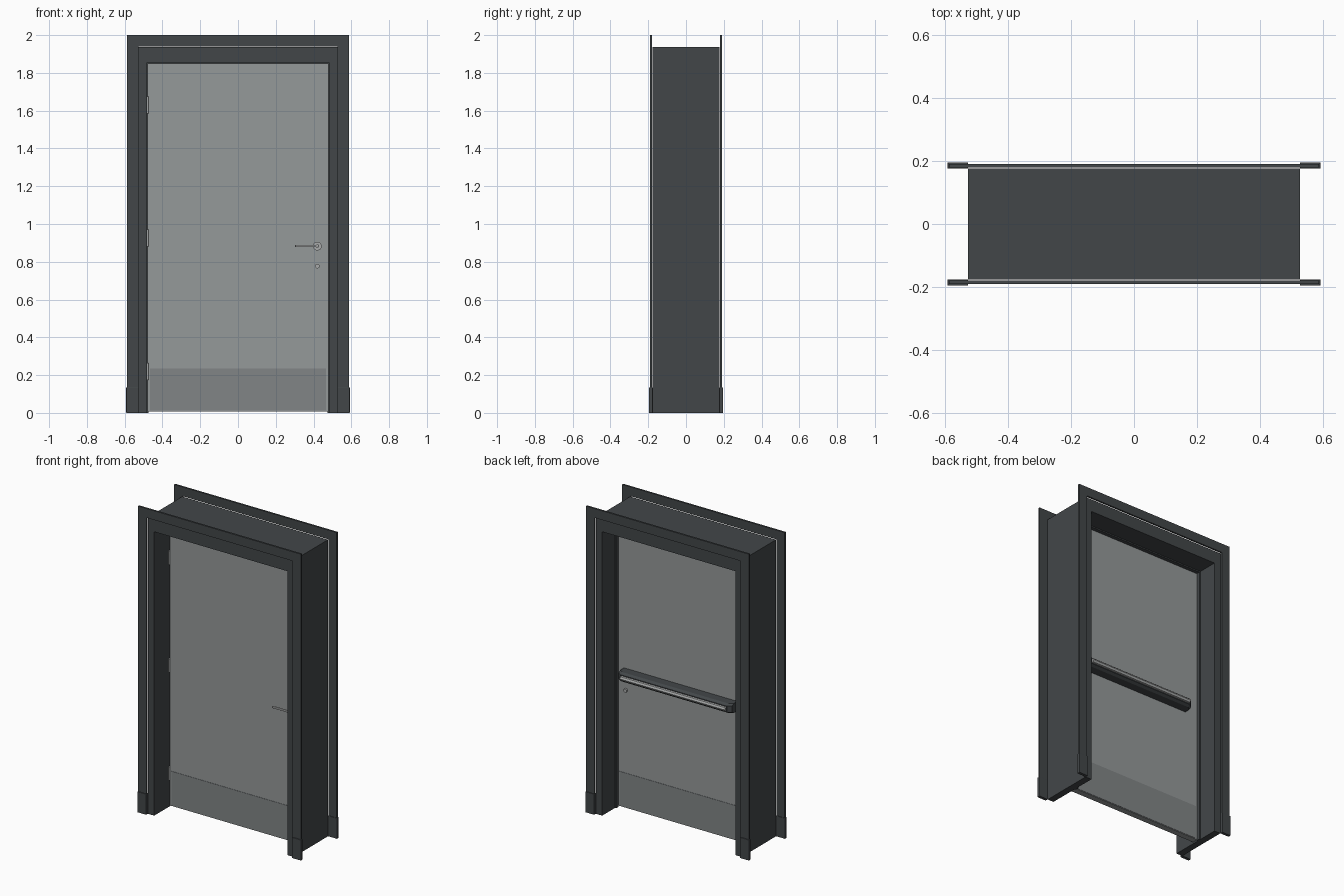
import bpy, bmesh, math
from mathutils import Matrix

if "Cube" in bpy.data.objects:
    bpy.data.objects.remove(bpy.data.objects["Cube"])


def material(name, c):
    m = bpy.data.materials.new(name)
    m.diffuse_color = (*c, 1)
    m.use_nodes = True
    m.node_tree.nodes["Principled BSDF"].inputs["Base Color"].default_value = m.diffuse_color
    return m


DARK = material("dark_paint", (0.055, 0.062, 0.066))
PANEL = material("door_grey", (0.30, 0.32, 0.32))
PLATE = material("kick_grey", (0.22, 0.235, 0.24))
STEEL = material("steel", (0.40, 0.41, 0.41))


def finish(name, bm, mat, bevel=0):
    bmesh.ops.recalc_face_normals(bm, faces=bm.faces)
    me = bpy.data.meshes.new(name)
    bm.to_mesh(me)
    bm.free()
    ob = bpy.data.objects.new(name, me)
    bpy.context.collection.objects.link(ob)
    me.materials.append(mat)
    if bevel:
        mod = ob.modifiers.new("Bevel", 'BEVEL')
        mod.width, mod.segments = bevel, 2
    return ob


def box(name, x, y, z, mat, bevel=0):
    bm = bmesh.new()
    bmesh.ops.create_cube(bm, size=1)
    for v in bm.verts:
        for i, (a, b) in enumerate((x, y, z)):
            v.co[i] = a if v.co[i] < 0 else b
    return finish(name, bm, mat, bevel)


def prism(name, pts, axis, a, b, mat):
    """Extrude a closed profile: (x, z) along y or (y, z) along x."""
    bm = bmesh.new()
    vs = [bm.verts.new((p, a, q) if axis == 'y' else (a, p, q)) for p, q in pts]
    f = bm.faces.new(vs)
    g = bmesh.ops.extrude_face_region(bm, geom=[f])["geom"]
    for v in g:
        if isinstance(v, bmesh.types.BMVert):
            v.co['xyz'.index(axis)] = b
    return finish(name, bm, mat)


def rod(name, centre, r, length, axis, mat, seg=24):
    bm = bmesh.new()
    bmesh.ops.create_cone(bm, cap_ends=True, segments=seg, radius1=r, radius2=r, depth=length)
    rot = {'x': Matrix.Rotation(math.pi / 2, 4, 'Y'),
           'y': Matrix.Rotation(math.pi / 2, 4, 'X'), 'z': Matrix()}[axis]
    bm.transform(Matrix.Translation(centre) @ rot)
    for f in bm.faces:
        f.smooth = len(f.verts) == 4
    return finish(name, bm, mat)


def arch(outer, inner, top, under):
    return [(-outer, 0), (-outer, top), (outer, top), (outer, 0),
            (inner, 0), (inner, under), (-inner, under), (-inner, 0)]


# Deep door frame with a slim stop behind the leaf
prism("frame", arch(0.527, 0.482, 1.938, 1.855), 'y', -0.177, 0.177, DARK)
prism("door_stop", arch(0.484, 0.474, 1.857, 1.847), 'y', 0.021, 0.045, DARK)

# Casing and plinth blocks on both faces
for s, side in ((-1, "front"), (1, "back")):
    prism(side + "_casing", arch(0.588, 0.528, 2.0, 1.94), 'y', s * 0.179, s * 0.191, DARK)
    for k, lr in ((-1, "left"), (1, "right")):
        box(f"{side}_{lr}_plinth", sorted((k * 0.527, k * 0.592)),
            sorted((s * 0.176, s * 0.196)), (0, 0.135), DARK, 0.002)

# Door leaf and kick plates
box("door_leaf", (-0.479, 0.479), (-0.02, 0.02), (0.008, 1.851), PANEL)
for s, side in ((-1, "front"), (1, "back")):
    box(side + "_kick_plate", (-0.465, 0.465), sorted((s * 0.019, s * 0.022)), (0.012, 0.235), PLATE)

# Hinges on the front left edge
for i, z in enumerate((0.22, 0.925, 1.63)):
    rod(f"hinge_barrel_{i}", (-0.48, -0.026, z), 0.006, 0.09, 'z', STEEL, 16)
    box(f"hinge_leaf_{i}", (-0.4825, -0.478), (-0.03, 0.0), (z - 0.042, z + 0.042), STEEL)

# Front lever handle and lock
rod("lever_rose", (0.42, -0.025, 0.883), 0.023, 0.012, 'y', STEEL, 32)
rod("lever_neck", (0.42, -0.05, 0.883), 0.009, 0.06, 'y', STEEL)
box("lever_grip", (0.302, 0.43), (-0.084, -0.07), (0.877, 0.889), STEEL, 0.004)
for s, side in ((-1, "front"), (1, "back")):
    rod(side + "_lock_cylinder", (0.42, s * 0.024, 0.777), 0.012, 0.012, 'y', STEEL)

# Back push bar: channel body, sloped end caps, pressed rail
body = [(0.02, 0.857), (0.075, 0.857), (0.092, 0.868), (0.092, 0.908), (0.075, 0.919), (0.02, 0.919)]
prism("push_bar_body", body, 'x', -0.36, 0.41, DARK)
for n, x0, x1 in (("left", -0.36, -0.385), ("right", 0.41, 0.435)):
    cap = prism(f"push_bar_{n}_cap", body, 'x', x0, x1, DARK)
    for v in cap.data.vertices:
        if abs(v.co.x - x1) < 1e-4 and v.co.y > 0.05:
            v.co.y -= 0.018
rail = [(0.09, 0.873), (0.102, 0.876), (0.108, 0.888), (0.102, 0.900), (0.09, 0.903)]
prism("push_bar_rail", rail, 'x', -0.355, 0.405, STEEL)
